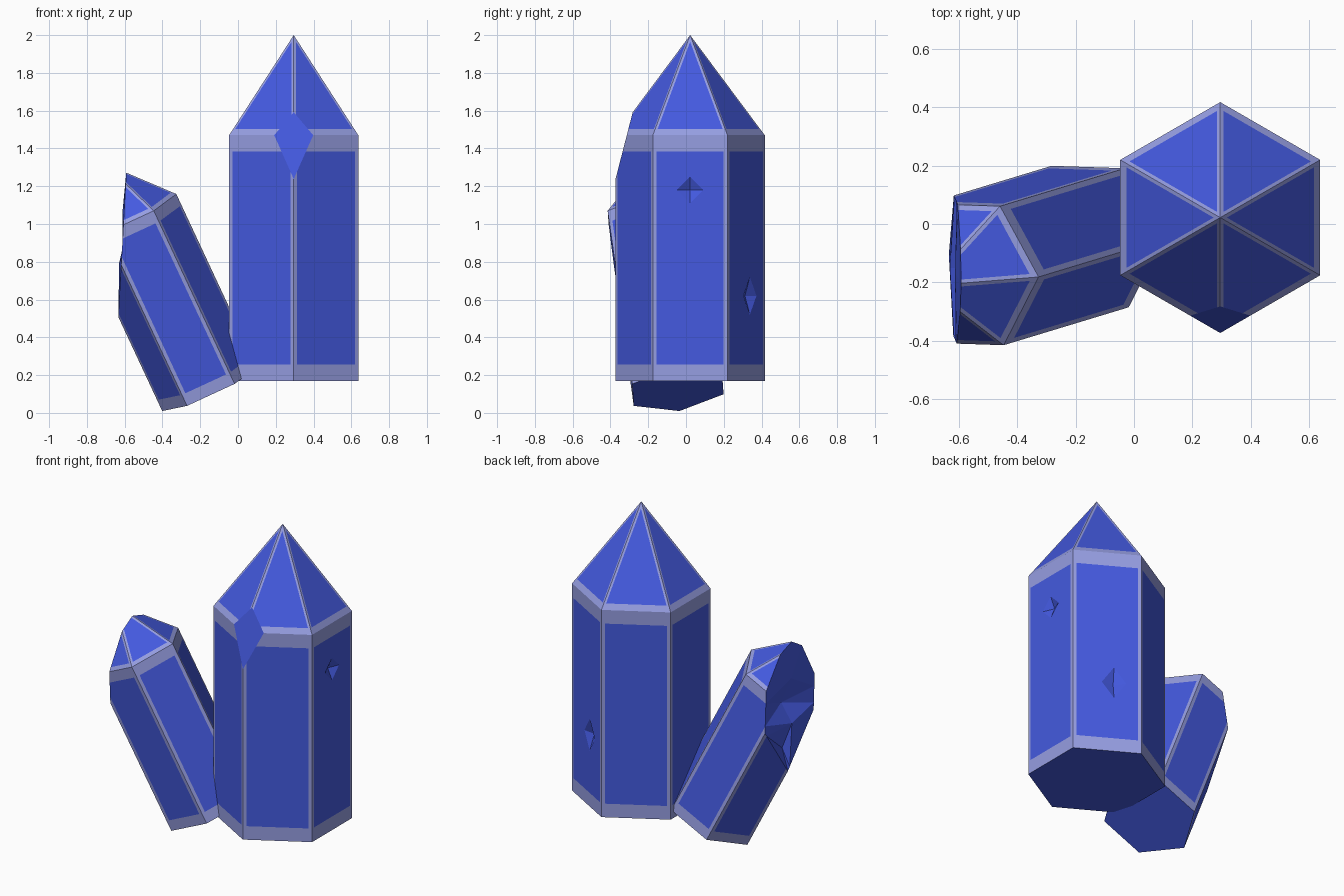
import bpy, bmesh, math
from mathutils import Vector, Matrix

if "Cube" in bpy.data.objects:
    bpy.data.objects.remove(bpy.data.objects["Cube"])


def material(name, col):
    m = bpy.data.materials.new(name)
    m.diffuse_color = (*col, 1)
    m.use_nodes = True
    m.node_tree.nodes["Principled BSDF"].inputs["Base Color"].default_value = m.diffuse_color
    return m


MATS = [material("crystal_blue", (0.058, 0.102, 0.745)),
        material("pale_edge", (0.305, 0.342, 0.76))]


def face(bm, pts, mat=0):
    f = bm.faces.new([bm.verts.new(p) for p in pts])
    f.material_index = mat


def border(bm, outer, inner):
    # pale frame between an outline and its inset copy
    n = len(outer)
    for i in range(n):
        j = (i + 1) % n
        face(bm, [outer[i], outer[j], inner[j], inner[i]], 1)


def crystal(radius, length, tip, start, edge, band, tip_edge, tip_band, dents={}):
    """Six-sided prism with a pyramid tip, pale bands along every edge."""
    bm = bmesh.new()
    ring = [Vector((radius * math.cos(math.radians(start + 60 * k)),
                    radius * math.sin(math.radians(start + 60 * k)), 0)) for k in range(6)]
    up, apex = Vector((0, 0, 1)), Vector((0, 0, length + tip))
    face(bm, ring[::-1])
    for k in range(6):
        a, b = ring[k], ring[(k + 1) % 6]
        c, d = b + up * length, a + up * length
        s = (b - a).normalized()
        # side panel
        inner = [a + s * edge + up * band, b - s * edge + up * band,
                 c - s * edge - up * band, d + s * edge - up * band]
        border(bm, [a, b, c, d], inner)
        if k in dents:
            # small pyramid dent in the panel
            u, z, hw, hh, depth = dents[k]
            m = a.lerp(b, u) + up * z
            dia = [m - up * hh, m + s * hw, m + up * hh, m - s * hw]
            pit = m + up.cross(s) * depth
            for i in range(4):
                j = (i + 1) % 4
                face(bm, [inner[i], inner[j], dia[i]])
                face(bm, [inner[j], dia[j], dia[i]])
                face(bm, [dia[i], dia[j], pit])
        else:
            face(bm, inner)
        # tip panel
        mid = (c + d) / 2
        h, slant = (c - d).length / 2, (apex - mid).length
        q = tip_edge * math.hypot(h, slant) / (slant * h)
        f = tip_band / slant
        row = mid.lerp(apex, f)
        half = s * h * (1 - f - q)
        tri = [row - half, row + half, apex.lerp(mid, q)]
        border(bm, [d, c, apex], tri)
        face(bm, tri)
    bmesh.ops.remove_doubles(bm, verts=bm.verts, dist=1e-5)
    return bm


def cut(bm, point, normal):
    r = bmesh.ops.bisect_plane(bm, geom=bm.verts[:] + bm.edges[:] + bm.faces[:],
                               plane_co=point, plane_no=normal, clear_outer=True, dist=1e-5)
    return [e for e in r["geom_cut"] if isinstance(e, bmesh.types.BMVert)]


def finish(bm, name):
    bmesh.ops.recalc_face_normals(bm, faces=bm.faces)
    me = bpy.data.meshes.new(name)
    bm.to_mesh(me)
    bm.free()
    for m in MATS:
        me.materials.append(m)
    ob = bpy.data.objects.new(name, me)
    bpy.context.collection.objects.link(ob)


# Large upright crystal with two dents and a chipped front corner
bm = crystal(0.395, 1.30, 0.53, -30, 0.02, 0.085, 0.0125, 0.038,
             {0: (0.5, 1.01, 0.07, 0.07, 0.03), 1: (0.6, 0.45, 0.07, 0.1, 0.03)})
bm.transform(Matrix.Translation((0.295, 0.022, 0.17)))
loop = cut(bm, (0.295, -0.37, 1.25), Vector((0, -0.35, 0.09)).normalized())
loop.sort(key=lambda v: math.atan2(v.co.z - 1.43, v.co.x - 0.295))
bm.faces.new(loop).material_index = 0
finish(bm, "large_crystal")

# Small leaning crystal
bm = crystal(0.277, 1.02, 0.31, -77, 0.02, 0.065, 0.013, 0.025)
t = math.radians(26)
u = Vector((0.957, 0.29, 0)).normalized()
ax_z = -u * math.sin(t) + Vector((0, 0, math.cos(t)))
ax_x = u * math.cos(t) + Vector((0, 0, math.sin(t)))
ax_y = ax_z.cross(ax_x)
rot = Matrix((ax_x, ax_y, ax_z)).transposed().to_4x4()
bm.transform(Matrix.Translation((-0.15, -0.043, 0.126)) @ rot)

# Rough broken side: cut open, then closed with facets along a jagged spine
loop = cut(bm, (-0.612, 0, 0.9), Vector((-0.998, 0, 0.055)))
cen = sum((v.co for v in loop), Vector()) / len(loop)
loop.sort(key=lambda v: math.atan2(v.co.z - cen.z, v.co.y - cen.y))
spine = [bm.verts.new(p) for p in ((-0.59, -0.11, 0.64), (-0.63, -0.15, 0.79),
                                   (-0.555, -0.15, 0.90), (-0.612, -0.17, 1.06))]
near = [min(range(4), key=lambda i: abs(spine[i].co.z - v.co.z)) for v in loop]
for n, v in enumerate(loop):
    m = (n + 1) % len(loop)
    w, i, j = loop[m], near[n], near[m]
    bm.faces.new((v, w, spine[i]))
    while i != j:
        k = i + (1 if j > i else -1)
        bm.faces.new((w, spine[k], spine[i]))
        i = k
finish(bm, "small_crystal")
